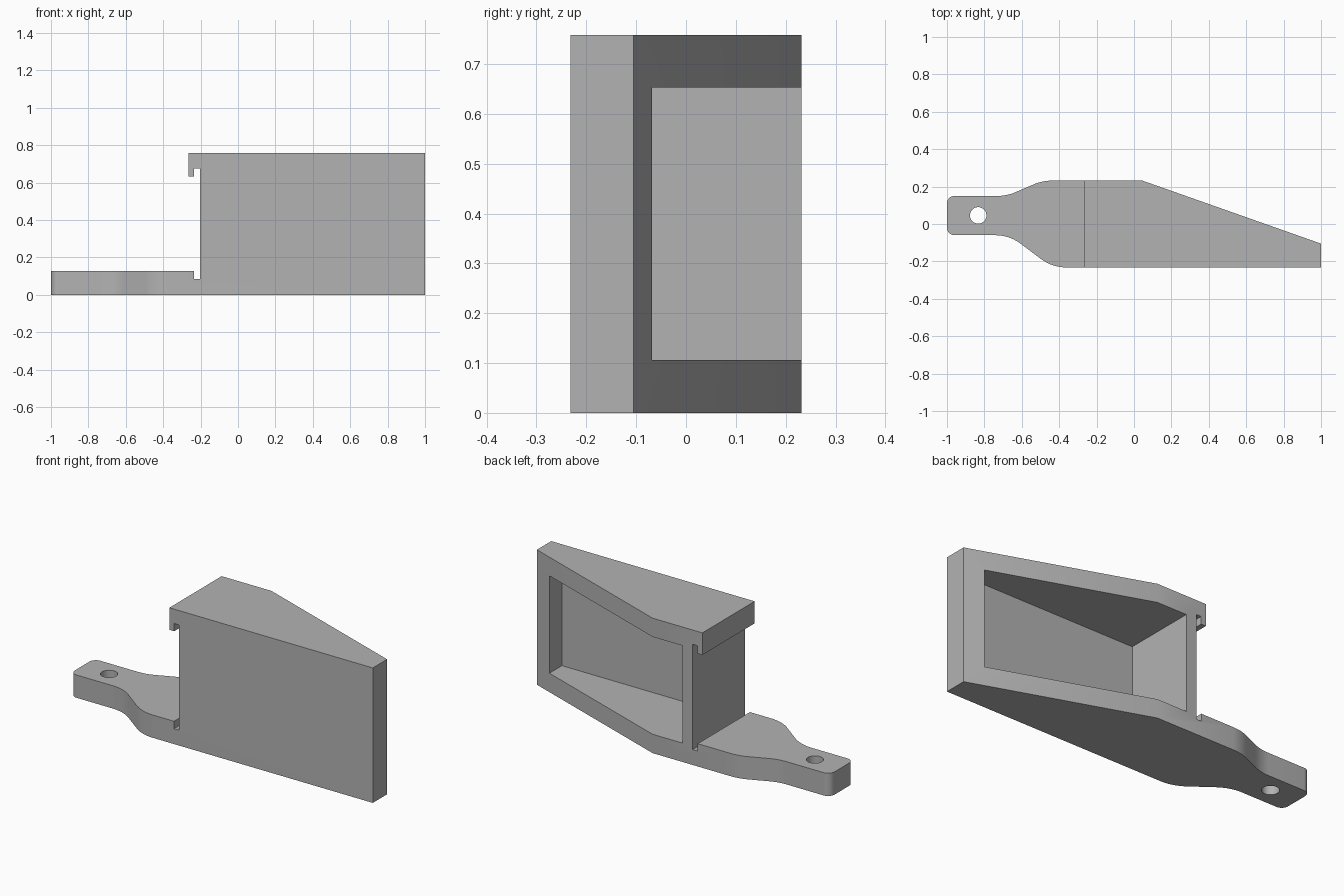
import bpy, bmesh, math
from mathutils import Vector

cube = bpy.data.objects.get("Cube")
if cube:
    bpy.data.objects.remove(cube, do_unlink=True)

gray = bpy.data.materials.new("light gray")
gray.use_nodes = True
gray.diffuse_color = (0.45, 0.45, 0.45, 1)
gray.node_tree.nodes["Principled BSDF"].inputs["Base Color"].default_value = gray.diffuse_color


def fillet(corners, steps=10):
    """Replace each (x, y, radius) corner by an arc."""
    out = []
    for i, (x, y, r) in enumerate(corners):
        p = Vector((x, y))
        if not r:
            out.append(p)
            continue
        a = (Vector(corners[i - 1][:2]) - p).normalized()
        b = (Vector(corners[(i + 1) % len(corners)][:2]) - p).normalized()
        half = a.angle(b) / 2
        centre = p + (a + b).normalized() * r / math.sin(half)
        start = p + a * r / math.tan(half) - centre
        end = p + b * r / math.tan(half) - centre
        sweep = math.atan2(start.cross(end), start.dot(end))
        for k in range(steps + 1):
            t = sweep * k / steps
            c, s = math.cos(t), math.sin(t)
            out.append(centre + Vector((start.x * c - start.y * s, start.x * s + start.y * c)))
    return out


def prism(name, points, low, high, axis="z"):
    """Extrude a flat outline along z, or an x-z profile along y."""
    bm = bmesh.new()
    place = (lambda p: (p[0], p[1], low)) if axis == "z" else (lambda p: (p[0], low, p[1]))
    face = bm.faces.new([bm.verts.new(place(p)) for p in points])
    moved = bmesh.ops.extrude_face_region(bm, geom=[face])["geom"]
    offset = (0, 0, high - low) if axis == "z" else (0, high - low, 0)
    bmesh.ops.translate(bm, verts=[v for v in moved if isinstance(v, bmesh.types.BMVert)], vec=offset)
    bmesh.ops.recalc_face_normals(bm, faces=bm.faces)
    mesh = bpy.data.meshes.new(name)
    bm.to_mesh(mesh)
    bm.free()
    mesh.materials.append(gray)
    obj = bpy.data.objects.new(name, mesh)
    bpy.context.collection.objects.link(obj)
    return obj


def cut(target, cutter):
    mod = target.modifiers.new("cut", "BOOLEAN")
    mod.operation, mod.solver, mod.object = "DIFFERENCE", "EXACT", cutter
    bpy.context.view_layer.objects.active = target
    bpy.ops.object.modifier_apply(modifier=mod.name)
    bpy.data.objects.remove(cutter, do_unlink=True)


# Full plan outline: pointed housing with a curved neck and a mounting lug
side = 0.232
outline = fillet([
    (1, -side, 0), (1, -0.105, 0), (0.045, side, 0),
    (-0.49, side, 0.25), (-0.68, 0.15, 0.25),
    (-1, 0.15, 0.04), (-1, -0.06, 0.04),
    (-0.667, -0.06, 0.22), (-0.437, -side, 0.22)])
bracket = prism("bracket_body", outline, 0, 0.758)

# Clearance above the lug, with the upper hook and the lower groove
clearance = [(-1.1, 0.128), (-0.235, 0.128), (-0.235, 0.086), (-0.203, 0.086),
             (-0.203, 0.677), (-0.234, 0.677), (-0.234, 0.634), (-0.264, 0.634),
             (-0.264, 0.9), (-1.1, 0.9)]
cut(bracket, prism("clearance_cutter", clearance, -0.5, 0.5, "y"))

# Deep pocket open to the back
pocket = [(-0.14, 0.106), (0.897, 0.106), (0.897, 0.653), (-0.14, 0.653)]
cut(bracket, prism("pocket_cutter", pocket, -0.18, 0.5, "y"))

# Screw hole through the lug
angles = [math.tau * i / 40 for i in range(40)]
hole = [(-0.833 + 0.044 * math.cos(a), 0.046 + 0.044 * math.sin(a)) for a in angles]
cut(bracket, prism("hole_cutter", hole, -0.1, 0.3))

bpy.ops.object.select_all(action="DESELECT")
bracket.select_set(True)
bpy.context.view_layer.objects.active = bracket
bpy.ops.object.shade_smooth_by_angle(angle=math.radians(25))
